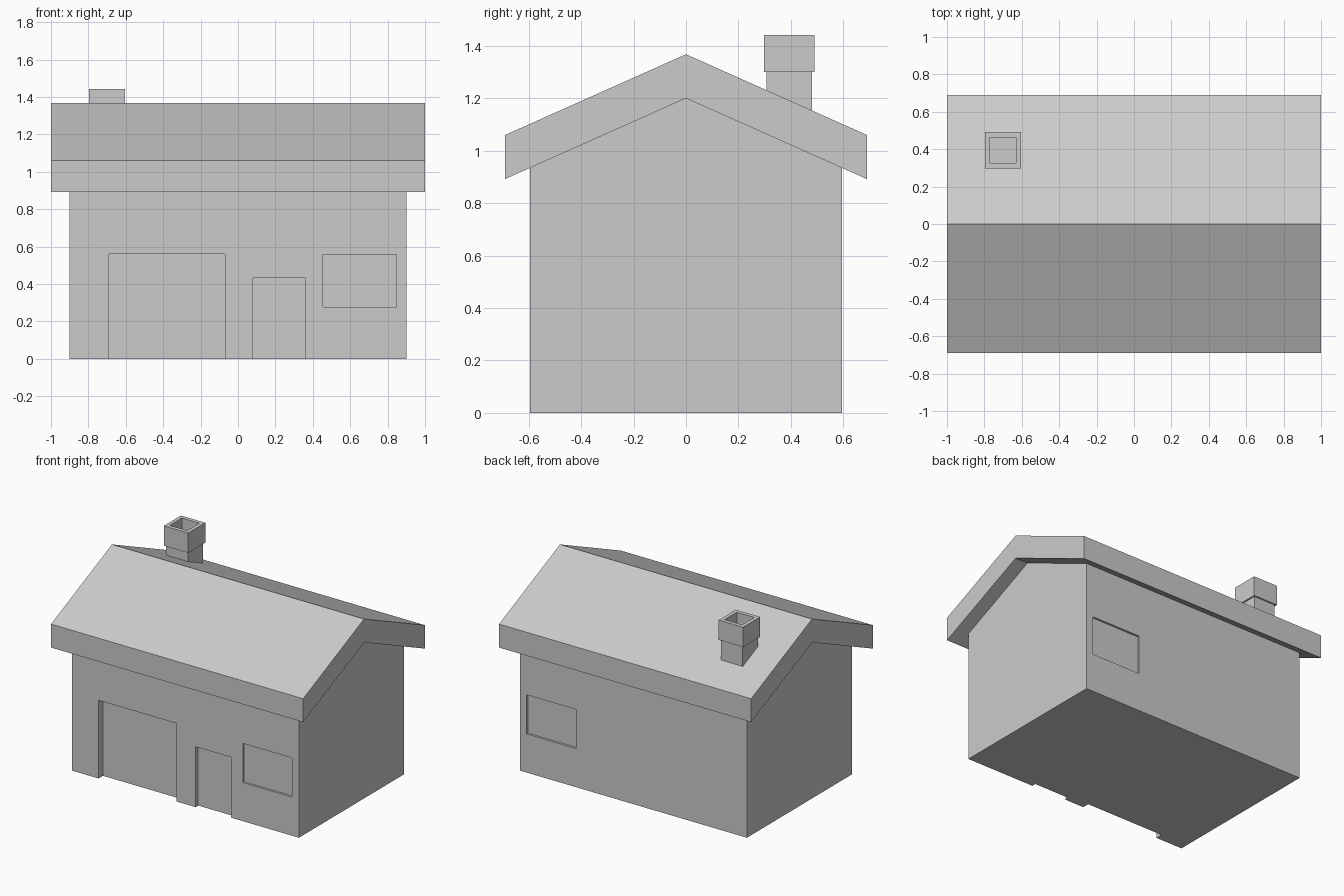
import bpy, bmesh

if "Cube" in bpy.data.objects:
    bpy.data.objects.remove(bpy.data.objects["Cube"])


def prism(name, profile, half_x):
    """Extrude a y/z profile along x, centred on x = 0."""
    bm = bmesh.new()
    face = bm.faces.new([bm.verts.new((-half_x, y, z)) for y, z in profile])
    ext = bmesh.ops.extrude_face_region(bm, geom=[face])
    verts = [g for g in ext["geom"] if isinstance(g, bmesh.types.BMVert)]
    bmesh.ops.translate(bm, verts=verts, vec=(2 * half_x, 0, 0))
    return finish(name, bm)


def box(name, x, y, z):
    """Box given by its (min, max) range on each axis."""
    bm = bmesh.new()
    bmesh.ops.create_cube(bm, size=1)
    for v in bm.verts:
        v.co = [r[0] if c < 0 else r[1] for c, r in zip(v.co, (x, y, z))]
    return finish(name, bm)


def finish(name, bm):
    bmesh.ops.recalc_face_normals(bm, faces=bm.faces)
    mesh = bpy.data.meshes.new(name)
    bm.to_mesh(mesh)
    bm.free()
    obj = bpy.data.objects.new(name, mesh)
    bpy.context.collection.objects.link(obj)
    return obj


def cut(target, name, x, y, z):
    """Carve a box-shaped recess with a boolean modifier."""
    cutter = box(name + "_cutter", x, y, z)
    cutter.hide_render = True
    cutter.hide_set(True)
    mod = target.modifiers.new(name, 'BOOLEAN')
    mod.operation = 'DIFFERENCE'
    mod.solver = 'EXACT'
    mod.object = cutter


WALL_Y, ROOF_Y = 0.595, 0.69
RIDGE_LOW, EAVE_LOW, ROOF_T = 1.20, 0.892, 0.168
wall_top = RIDGE_LOW - (RIDGE_LOW - EAVE_LOW) * WALL_Y / ROOF_Y

# House body with gable ends
walls = prism("house_walls", [(-WALL_Y, 0), (WALL_Y, 0), (WALL_Y, wall_top),
                              (0, RIDGE_LOW), (-WALL_Y, wall_top)], 0.9)

# Garage door, front door and window recesses
front, back = -WALL_Y, WALL_Y
cut(walls, "garage_door", (-0.69, -0.07), (front - 0.1, front + 0.05), (-0.1, 0.56))
cut(walls, "front_door", (0.08, 0.36), (front - 0.1, front + 0.03), (-0.1, 0.433))
cut(walls, "front_window", (0.455, 0.847), (front - 0.1, front + 0.015), (0.277, 0.557))
cut(walls, "back_window", (0.455, 0.847), (back - 0.015, back + 0.1), (0.277, 0.557))

# Overhanging gable roof
prism("roof", [(-ROOF_Y, EAVE_LOW), (0, RIDGE_LOW), (ROOF_Y, EAVE_LOW),
               (ROOF_Y, EAVE_LOW + ROOF_T), (0, RIDGE_LOW + ROOF_T),
               (-ROOF_Y, EAVE_LOW + ROOF_T)], 1.0)

# Chimney: shaft and hollow cap
CX, CY = -0.70, 0.394


def around(half):
    return (CX - half, CX + half), (CY - half, CY + half)


box("chimney_shaft", *around(0.086), (1.10, 1.30))
cap = box("chimney_cap", *around(0.097), (1.30, 1.442))
cut(cap, "flue", *around(0.069), (1.31, 1.6))
